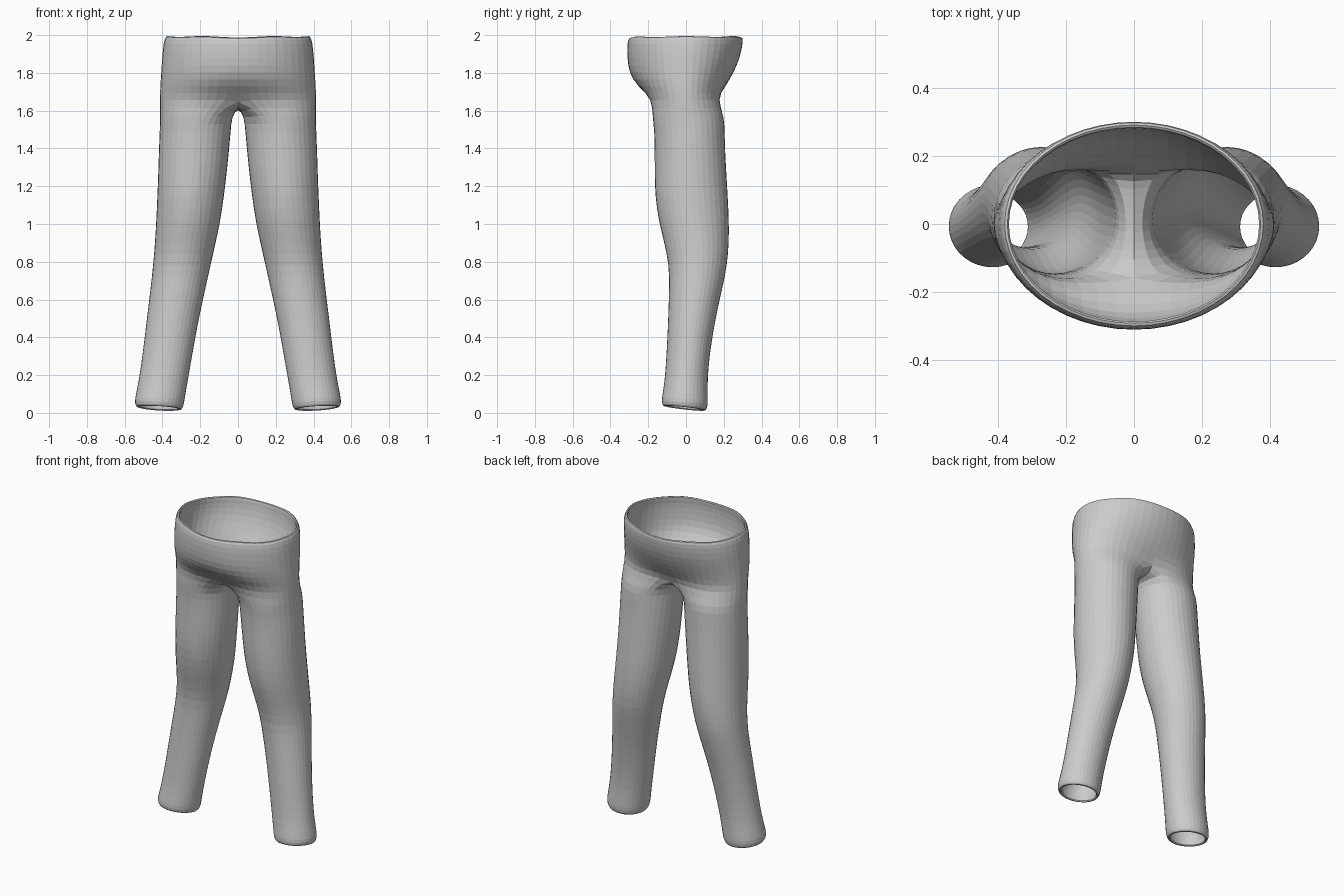
import bpy, bmesh
from math import sin, cos, pi, radians

cube = bpy.data.objects.get("Cube")
if cube:
    bpy.data.objects.remove(cube)

ARC, INNER = 13, 5          # points around the outside and along the crotch seam
SEG = ARC + INNER
GROW = 1.015                # makes up for subdivision shrinkage

# Hip rows: z, half width, front y, back y, centre dent
HIPS = [(2.0, .38, -.30, .30, 0), (1.96, .393, -.31, .30, 0),
        (1.88, .40, -.31, .285, 0), (1.80, .405, -.30, .25, 0),
        (1.73, .41, -.272, .222, .06), (1.66, .412, -.225, .208, .25)]

# Leg rings: z, inner x, outer x, front y, back y
LEGS = [(1.57, .032, .413, -.178, .203), (1.49, .038, .415, -.168, .205),
        (1.38, .048, .42, -.166, .208), (1.26, .06, .423, -.167, .215),
        (1.14, .075, .428, -.163, .222), (1.02, .092, .433, -.146, .228),
        (.90, .118, .44, -.115, .228), (.78, .145, .45, -.09, .218),
        (.66, .172, .463, -.09, .193), (.54, .198, .478, -.093, .165),
        (.42, .222, .492, -.098, .143), (.30, .243, .507, -.104, .125),
        (.18, .264, .524, -.112, .114), (.09, .28, .542, -.125, .116),
        (.05, .286, .548, -.13, .116), (.02, .298, .538, -.122, .106)]


def hip_row(bm, z, rx, front, back, dent):
    """Open half ring running from front centre round the side to back centre."""
    row = []
    for i in range(ARC):
        t = -pi / 2 + pi * i / (ARC - 1)
        reach = -front if t < 0 else back
        y = reach * sin(t) * (1 - dent * abs(sin(t)) ** 8) * GROW
        wave = .012 * sin(t * 3) * sin(t) if z == 2.0 else 0
        row.append(bm.verts.new((rx * cos(t) * GROW, y, z - abs(wave))))
    row[0].co.x = row[-1].co.x = 0
    return row


def leg_ring(bm, z, x0, x1, y0, y1):
    """Closed ring; the hem hangs lower at the inside back."""
    ring = []
    hem = max(0, 1 - z / .15)
    for i in range(SEG):
        t = radians(-120) + 2 * pi * i / SEG
        dz = hem * (-.014 * sin(t) + .008 * cos(t))
        ring.append(bm.verts.new(((x0 + x1) / 2 + (x1 - x0) / 2 * cos(t) * GROW,
                                  (y0 + y1) / 2 + (y1 - y0) / 2 * sin(t) * GROW,
                                  z + dz)))
    return ring


def bridge(bm, upper, lower, closed):
    n = len(upper)
    for i in range(n if closed else n - 1):
        j = (i + 1) % n
        bm.faces.new((upper[i], lower[i], lower[j], upper[j]))


bm = bmesh.new()

# Hips
hips = [hip_row(bm, *r) for r in HIPS]
for a, b in zip(hips, hips[1:]):
    bridge(bm, a, b, False)

# Crotch seam, from back to front on the centre line
start, end = hips[-1][-1].co.y, hips[-1][0].co.y
seam = []
for k in range(1, INNER + 1):
    f = k / (INNER + 1)
    seam.append(bm.verts.new((0, start + (end - start) * f, 1.645 - .028 * sin(pi * f))))

# Leg
rings = [hips[-1] + seam] + [leg_ring(bm, *r) for r in LEGS]
for a, b in zip(rings, rings[1:]):
    bridge(bm, a, b, True)

bmesh.ops.recalc_face_normals(bm, faces=bm.faces[:])
side = max(bm.faces, key=lambda f: f.calc_center_median().x)
if side.normal.x < 0:
    bmesh.ops.reverse_faces(bm, faces=bm.faces[:])

mesh = bpy.data.meshes.new("trousers")
bm.to_mesh(mesh)
bm.free()
trousers = bpy.data.objects.new("trousers", mesh)
bpy.context.collection.objects.link(trousers)

# Other half, cloth thickness and rounding
mirror = trousers.modifiers.new("mirror", 'MIRROR')
mirror.use_clip = True
mirror.merge_threshold = .002
cloth = trousers.modifiers.new("cloth", 'SOLIDIFY')
cloth.thickness = .02
cloth.offset = -1
soft = trousers.modifiers.new("soft", 'SUBSURF')
soft.levels = soft.render_levels = 1

# Cloth colour
grey = bpy.data.materials.new("grey cloth")
grey.use_nodes = True
colour = (.6, .6, .6, 1)
grey.diffuse_color = colour
grey.node_tree.nodes["Principled BSDF"].inputs["Base Color"].default_value = colour
mesh.materials.append(grey)
